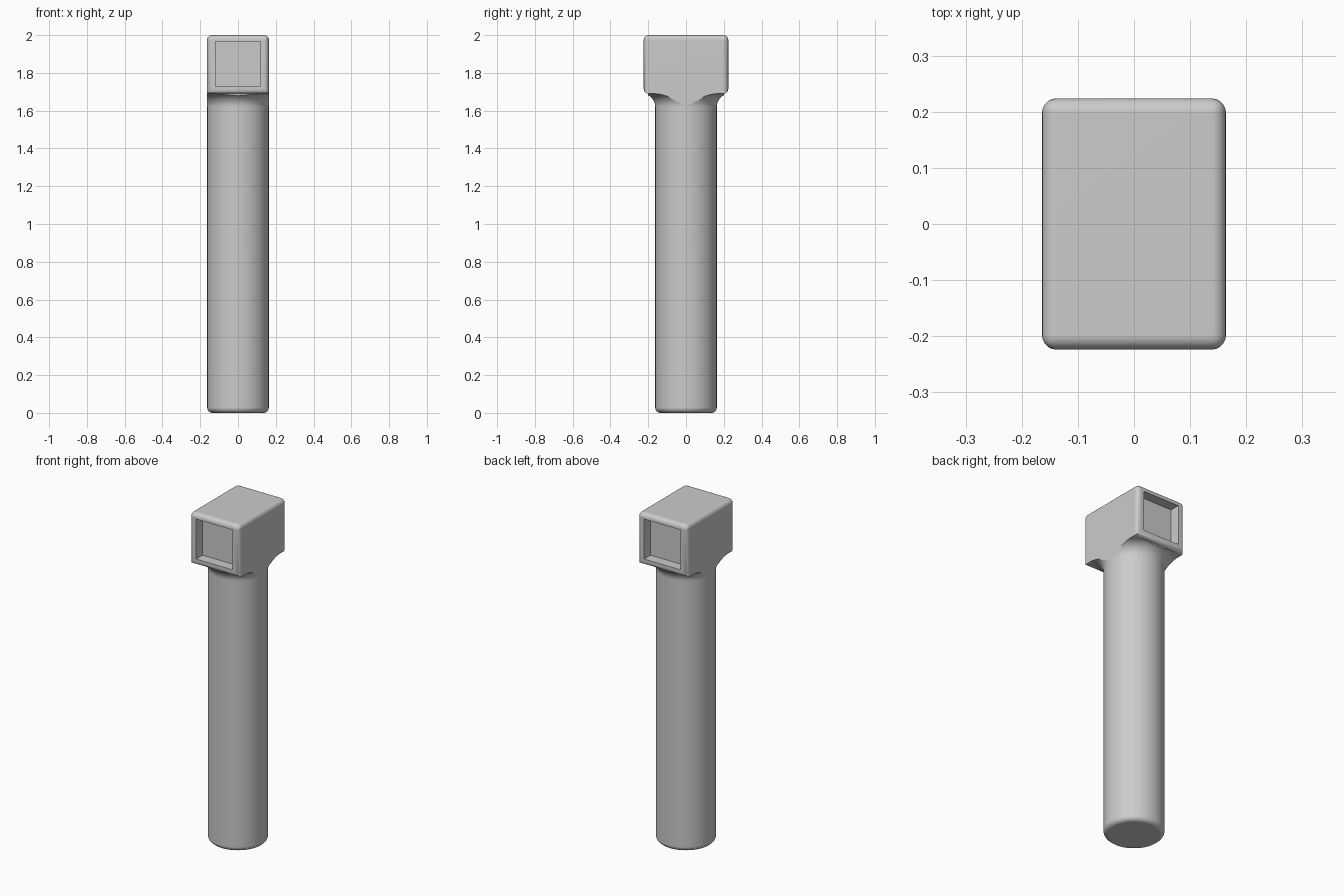
import bpy, bmesh, math
from mathutils import Matrix, Vector

if "Cube" in bpy.data.objects:
    bpy.data.objects.remove(bpy.data.objects["Cube"])

HALF_X, HALF_Y = 0.164, 0.224    # head half sizes
HEAD_Z, TOP_Z = 1.69, 2.0
SHAFT_R, FILLET = 0.163, 0.07

grey = bpy.data.materials.new("plain grey")
grey.use_nodes = True
colour = (0.6, 0.6, 0.6, 1)
grey.diffuse_color = colour
grey.node_tree.nodes["Principled BSDF"].inputs["Base Color"].default_value = colour


def add_object(name, bm):
    bmesh.ops.recalc_face_normals(bm, faces=bm.faces)
    mesh = bpy.data.meshes.new(name)
    bm.to_mesh(mesh)
    bm.free()
    mesh.materials.append(grey)
    obj = bpy.data.objects.new(name, mesh)
    bpy.context.collection.objects.link(obj)
    return obj


def box(low, high):
    low, high = Vector(low), Vector(high)
    bm = bmesh.new()
    bmesh.ops.create_cube(bm, size=1, matrix=Matrix.Translation((low + high) / 2)
                          @ Matrix.Diagonal((*(high - low), 1)))
    return bm


def combine(obj, other, operation):
    """Apply a boolean and drop the helper object."""
    mod = obj.modifiers.new(operation, "BOOLEAN")
    mod.operation, mod.object, mod.solver = operation, other, "EXACT"
    bpy.context.view_layer.objects.active = obj
    bpy.ops.object.modifier_apply(modifier=mod.name)
    bpy.data.objects.remove(other)


def arc(r, z, radius, start, end, steps=8):
    angles = [math.radians(start + (end - start) * i / steps) for i in range(steps + 1)]
    return [(r + radius * math.cos(a), z + radius * math.sin(a)) for a in angles]


# Head: rounded block, its lower side edges left sharp to run into the neck
bm = box((-HALF_X, -HALF_Y, HEAD_Z), (HALF_X, HALF_Y, TOP_Z))
rounded = [e for e in bm.edges
           if not (all(v.co.z < HEAD_Z + 0.01 for v in e.verts)
                   and abs(e.verts[0].co.x - e.verts[1].co.x) < 0.01)]
bmesh.ops.bevel(bm, geom=rounded, offset=0.026, segments=5, profile=0.5, affect="EDGES")
handle = add_object("handle_with_socket_head", bm)

# Shaft: turned profile with a rounded foot and a flared neck
profile = [(0, 0)] + arc(SHAFT_R - 0.028, 0.028, 0.028, -90, 0)
profile += arc(SHAFT_R + FILLET, HEAD_Z - FILLET, FILLET, 180, 90)
profile += [(SHAFT_R + FILLET, HEAD_Z + 0.05), (0, HEAD_Z + 0.05)]
bm = bmesh.new()
verts = [bm.verts.new((r, 0, z)) for r, z in profile]
edges = [bm.edges.new(pair) for pair in zip(verts, verts[1:])]
bmesh.ops.spin(bm, geom=verts + edges, axis=(0, 0, 1), cent=(0, 0, 0),
               angle=math.tau, steps=72)
bmesh.ops.remove_doubles(bm, verts=bm.verts, dist=0.0002)
shaft = add_object("shaft", bm)

# Trim the flare to the head's width, then merge
trim = add_object("neck_trim", box((-HALF_X, -0.2, -1), (HALF_X, 0.2, 3)))
combine(shaft, trim, "INTERSECT")
combine(handle, shaft, "UNION")

# Square recess in the front and the back
for side in (-1, 1):
    ys = sorted((side * (HALF_Y - 0.06), side * (HALF_Y + 0.1)))
    cutter = add_object("socket_cutter", box((-0.12, ys[0], 1.729), (0.12, ys[1], 1.967)))
    combine(handle, cutter, "DIFFERENCE")

bpy.ops.object.select_all(action="DESELECT")
handle.select_set(True)
bpy.context.view_layer.objects.active = handle
bpy.ops.object.shade_smooth_by_angle(angle=math.radians(50))
normals = handle.modifiers.new("even normals", "WEIGHTED_NORMAL")
normals.keep_sharp = True
